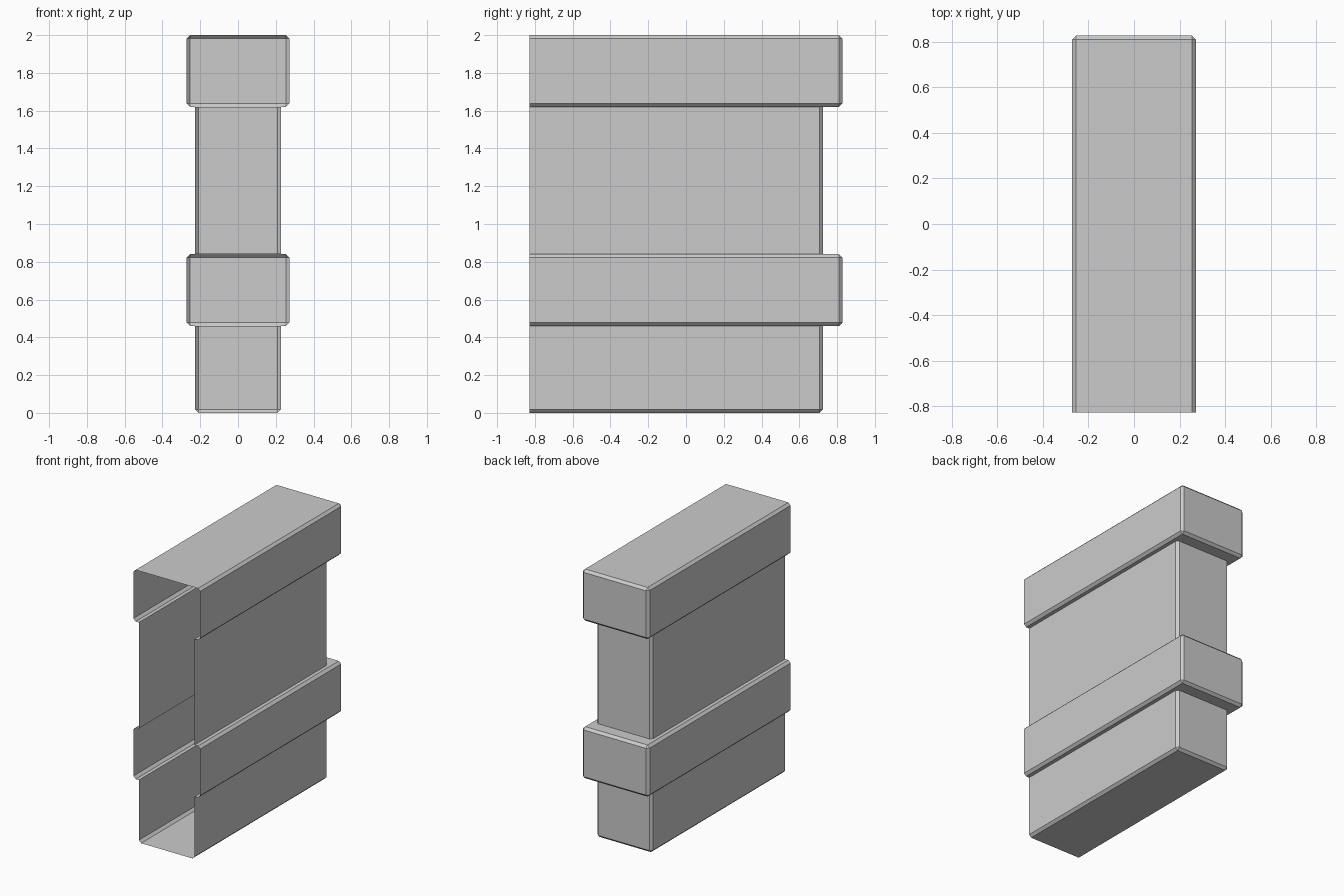
import bpy, bmesh

if "Cube" in bpy.data.objects:
    bpy.data.objects.remove(bpy.data.objects["Cube"])

FRONT = -0.828   # open front plane
BEVEL = 0.018
BODY = (0.227, 0.724)   # half width, back y
BAND = (0.272, 0.828)


def ring(bm, size, z, inset=False):
    """U-shaped outline, open at the front, with chamfered back corners."""
    hw, back = size
    c = BEVEL
    if inset:
        hw, back, c = hw - BEVEL, back - BEVEL, 0
    pts = [(-hw, FRONT), (-hw, back - c), (-hw + c, back),
           (hw - c, back), (hw, back - c), (hw, FRONT)]
    return [bm.verts.new((x, y, z)) for x, y in pts]


bm = bmesh.new()

# Outline levels from the base to the lid: (size, height, inset by the bevel)
levels = [(BODY, 0, True), (BODY, BEVEL, False), (BODY, 0.46, False)]
for low, high in ((0.46, 0.84), (1.62, 2.0)):
    levels += [(BAND, low, True), (BAND, low + BEVEL, False),
               (BAND, high - BEVEL, False), (BAND, high, True)]
    if high < 2:
        levels += [(BODY, high, False), (BODY, 1.62, False)]

# Skin the levels into one thin shell
rings = [ring(bm, *level) for level in levels]
for a, b in zip(rings, rings[1:]):
    for i in range(5):
        bm.faces.new((a[i + 1], a[i], b[i], b[i + 1]))

# Floor and lid
bm.faces.new(rings[0])
bm.faces.new(rings[-1][::-1])

bmesh.ops.remove_doubles(bm, verts=bm.verts, dist=0.0005)
bmesh.ops.dissolve_degenerate(bm, edges=bm.edges, dist=0.0005)
bmesh.ops.recalc_face_normals(bm, faces=bm.faces)

mesh = bpy.data.meshes.new("banded_wall_shell")
bm.to_mesh(mesh)
bm.free()
shell = bpy.data.objects.new("banded_wall_shell", mesh)
bpy.context.collection.objects.link(shell)
